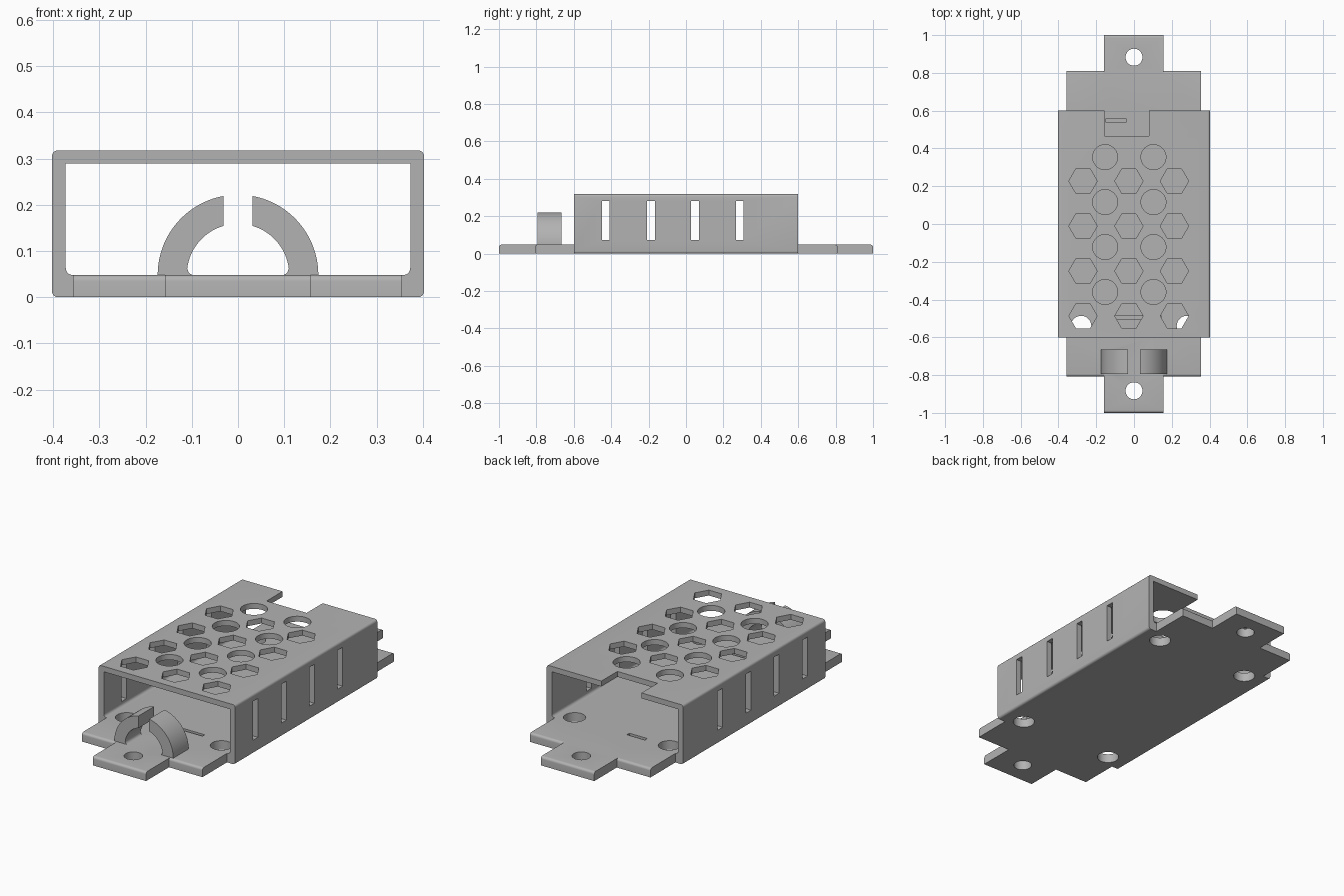
import bpy, bmesh, math

if "Cube" in bpy.data.objects:
    bpy.data.objects.remove(bpy.data.objects["Cube"])

grey = bpy.data.materials.new("plain_grey")
grey.diffuse_color = (0.45, 0.45, 0.45, 1)
grey.use_nodes = True
grey.node_tree.nodes["Principled BSDF"].inputs["Base Color"].default_value = grey.diffuse_color


def prism(name, pts, axis, a, b):
    """Extrude a 2D outline along an axis from a to b."""
    place = {"x": lambda u, v, w: (w, u, v),
             "y": lambda u, v, w: (u, w, v),
             "z": lambda u, v, w: (u, v, w)}[axis]
    bm = bmesh.new()
    lo = [bm.verts.new(place(u, v, a)) for u, v in pts]
    hi = [bm.verts.new(place(u, v, b)) for u, v in pts]
    bm.faces.new(lo)
    bm.faces.new(hi)
    n = len(pts)
    for i in range(n):
        j = (i + 1) % n
        bm.faces.new((lo[i], lo[j], hi[j], hi[i]))
    bmesh.ops.recalc_face_normals(bm, faces=bm.faces)
    me = bpy.data.meshes.new(name)
    bm.to_mesh(me)
    bm.free()
    me.materials.append(grey)
    ob = bpy.data.objects.new(name, me)
    bpy.context.collection.objects.link(ob)
    return ob


def rect(u0, u1, v0, v1, radii=(0, 0, 0, 0), steps=5):
    """Rectangle outline; radii run bottom-left, bottom-right, top-right, top-left."""
    pts = []
    corners = ((u0, v0, 1, 1), (u1, v0, -1, 1), (u1, v1, -1, -1), (u0, v1, 1, -1))
    for k, ((u, v, su, sv), r) in enumerate(zip(corners, radii)):
        if r == 0:
            pts.append((u, v))
            continue
        for i in range(steps + 1):
            t = math.pi * (1 + k / 2 + i / steps / 2)
            pts.append((u + su * r + r * math.cos(t), v + sv * r + r * math.sin(t)))
    return pts


def ngon(u, v, r, n):
    return [(u + r * math.cos(2 * math.pi * i / n), v + r * math.sin(2 * math.pi * i / n))
            for i in range(n)]


def combine(target, others, operation):
    """Apply one boolean per part, then remove the helper."""
    bpy.context.view_layer.objects.active = target
    for ob in others:
        ob.hide_render = True
        m = target.modifiers.new("bool", "BOOLEAN")
        m.operation = operation
        m.solver = "EXACT"
        m.object = ob
        bpy.ops.object.modifier_apply(modifier=m.name)
        bpy.data.objects.remove(ob, do_unlink=True)


FLOOR, TOP = 0.048, 0.318

# Box sleeve, rounded along its long edges
case = prism("vented_case", rect(-0.403, 0.403, 0, TOP, (0.013,) * 4), "y", -0.6, 0.6)
combine(case, [prism("cavity", rect(-0.373, 0.373, FLOOR, 0.289, (0.015, 0.015, 0, 0)),
                     "y", -0.7, 0.7)], "DIFFERENCE")

# Mounting flanges and end tabs, rounded on their upper end edges
round_top = (0, 0, 0.013, 0.013)
combine(case, [prism("flange", rect(-0.807, 0.81, 0, FLOOR, round_top), "x", -0.357, 0.355),
               prism("tab", rect(-1, 1, 0, FLOOR, round_top), "x", -0.158, 0.157)], "UNION")

cutters = []
# Roof vents: rows of hexagons alternating with rows of round holes
for row in range(4):
    for x in (-0.27, -0.027, 0.214):
        cutters.append(prism("hex_vent", ngon(x, 0.227 - 0.238 * row, 0.075, 6), "z", 0.26, 0.36))
    for x in (-0.153, 0.103):
        cutters.append(prism("round_vent", ngon(x, 0.354 - 0.238 * row, 0.066, 40), "z", 0.26, 0.36))
# Side wall slots
for y in (-0.429, -0.188, 0.048, 0.287):
    cutters.append(prism("side_slot", rect(y - 0.021, y + 0.021, 0.073, 0.281), "x", -0.5, 0.5))
# Notch at the back of the roof
cutters.append(prism("roof_notch", rect(-0.157, 0.08, 0.465, 0.7), "z", 0.26, 0.36))
# Screw holes in the floor and tabs
for s in (-1, 1):
    cutters.append(prism("tab_hole", ngon(0, 0.883 * s, 0.045, 32), "z", -0.1, 0.1))
    for x in (-0.28, 0.28):
        cutters.append(prism("floor_hole", ngon(x, 0.54 * s, 0.054, 32), "z", -0.1, 0.1))
# Shallow grooves in the floor
cutters.append(prism("front_groove", rect(-0.145, 0.145, -0.506, -0.487), "z", 0.024, 0.1))
cutters.append(prism("back_groove", rect(-0.148, -0.042, 0.537, 0.558), "z", 0.024, 0.1))
combine(case, cutters, "DIFFERENCE")

# Cable clip: two arched arms with a gap at the top
R, r, gap = 0.174, 0.111, 0.031
a_out, a_in = math.acos(gap / R), math.acos(gap / r)
arm = [(0.098, FLOOR - 0.01), (R, FLOOR - 0.01)]
arm += [(R * math.cos(a_out * i / 20), FLOOR + R * math.sin(a_out * i / 20)) for i in range(21)]
arm += [(r * math.cos(t), FLOOR + r * math.sin(t))
        for t in (a_in + (0.13 - a_in) * i / 16 for i in range(17))]
arm += [(0.107, FLOOR + 0.006), (0.103, FLOOR + 0.002), (0.098, FLOOR)]
combine(case, [prism("clip_arm", [(s * u, v) for u, v in arm], "y", -0.795, -0.665)
               for s in (-1, 1)], "UNION")

# Smooth the curved surfaces, keep the edges crisp
bpy.ops.object.select_all(action="DESELECT")
case.select_set(True)
bpy.context.view_layer.objects.active = case
bpy.ops.object.shade_smooth_by_angle(angle=math.radians(30))
